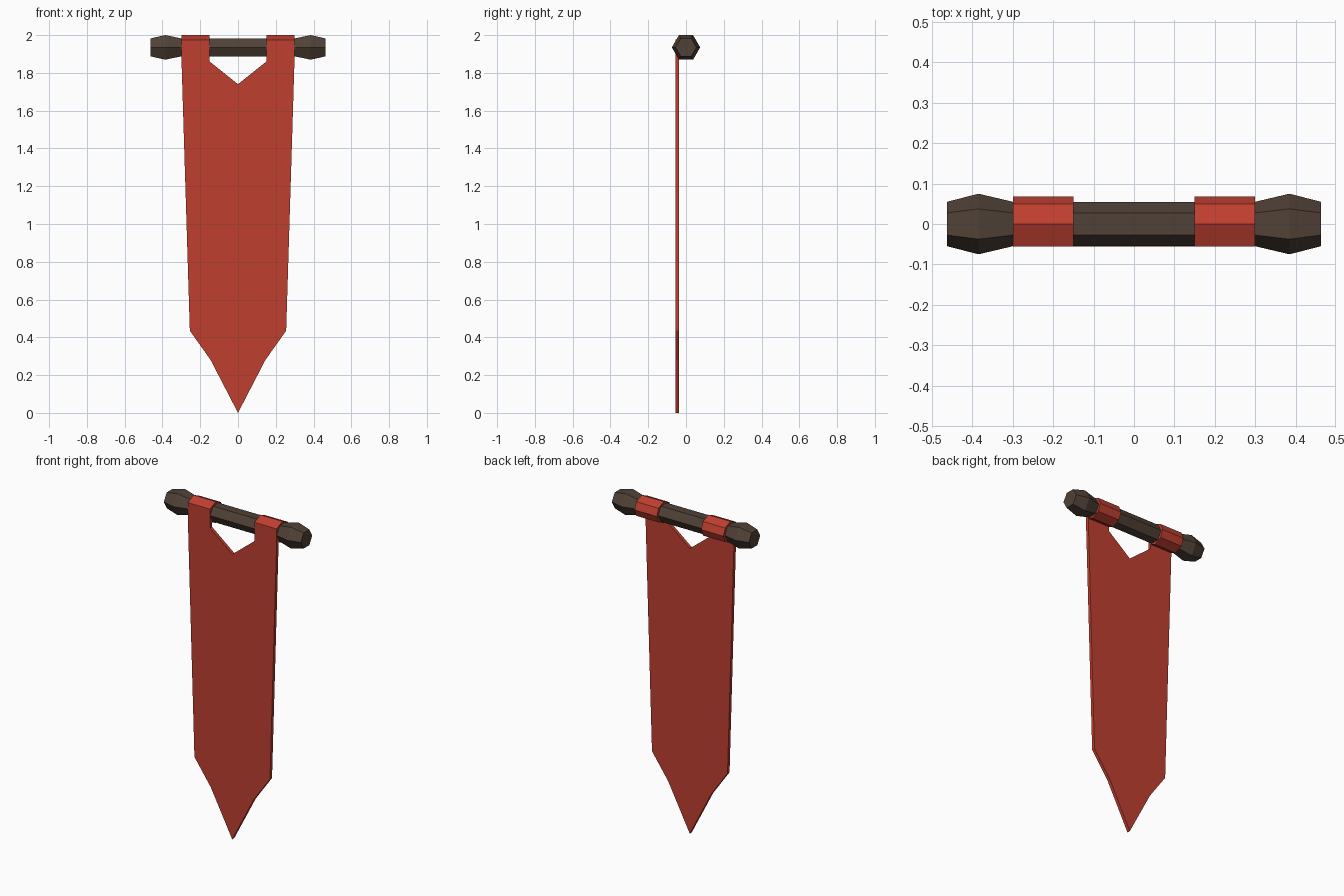
import bpy, bmesh, math
from mathutils import Vector

if "Cube" in bpy.data.objects:
    bpy.data.objects.remove(bpy.data.objects["Cube"])

ROD_Z = 1.935


def material(name, rgb):
    m = bpy.data.materials.new(name)
    m.diffuse_color = (*rgb, 1)
    m.use_nodes = True
    m.node_tree.nodes["Principled BSDF"].inputs["Base Color"].default_value = m.diffuse_color
    return m


RED = material("red_cloth", (0.52, 0.05, 0.03))
WOOD = material("dark_wood", (0.08, 0.053, 0.038))


def finish(bm, name, mat):
    bmesh.ops.recalc_face_normals(bm, faces=bm.faces[:])
    me = bpy.data.meshes.new(name)
    bm.to_mesh(me)
    bm.free()
    me.materials.append(mat)
    ob = bpy.data.objects.new(name, me)
    bpy.context.collection.objects.link(ob)
    return ob


def prism(name, points, offset, mat):
    """Extrude a closed outline along a vector."""
    bm = bmesh.new()
    face = bm.faces.new([bm.verts.new(p) for p in points])
    res = bmesh.ops.extrude_face_region(bm, geom=[face], use_keep_orig=True)
    verts = [g for g in res["geom"] if isinstance(g, bmesh.types.BMVert)]
    bmesh.ops.translate(bm, verts=verts, vec=Vector(offset))
    return finish(bm, name, mat)


def hex_lathe(name, stations, mat):
    """Six-sided turned shape along x from (x, radius) stations."""
    bm = bmesh.new()
    rings = [[bm.verts.new((x, r * math.cos(i * math.pi / 3),
                            ROD_Z + r * math.sin(i * math.pi / 3)))
              for i in range(6)] for x, r in stations]
    for a, b in zip(rings, rings[1:]):
        for i in range(6):
            j = (i + 1) % 6
            bm.faces.new((a[i], a[j], b[j], b[i]))
    bm.faces.new(rings[0])
    bm.faces.new(rings[-1])
    return finish(bm, name, mat)


# Crossbar with a faceted knob at each end
half = [(0.30, 0.055), (0.385, 0.075), (0.4625, 0.055)]
hex_lathe("crossbar", [(-x, r) for x, r in reversed(half)] + half, WOOD)

# Hanging cloth with a notch at the top and a pointed tail
right = [(0.15, 1.86), (0.15, 1.895), (0.30, 1.895), (0.255, 0.435), (0.145, 0.28)]
outline = [(0, 1.74)] + right + [(0, 0)] + [(-x, z) for x, z in reversed(right)]
prism("banner_cloth", [(x, -0.056, z) for x, z in outline], (0, 0.02, 0), RED)

# Cloth loops wrapped round the crossbar
loop = [(-0.056, 1.895), (-0.056, 1.975), (0, 2.0), (0.05, 1.978),
        (0.068, 1.935), (0.05, 1.892), (0, 1.87)]
for side, x in (("left", -0.30), ("right", 0.15)):
    prism("cloth_loop_" + side, [(x, y, z) for y, z in loop], (0.15, 0, 0), RED)
